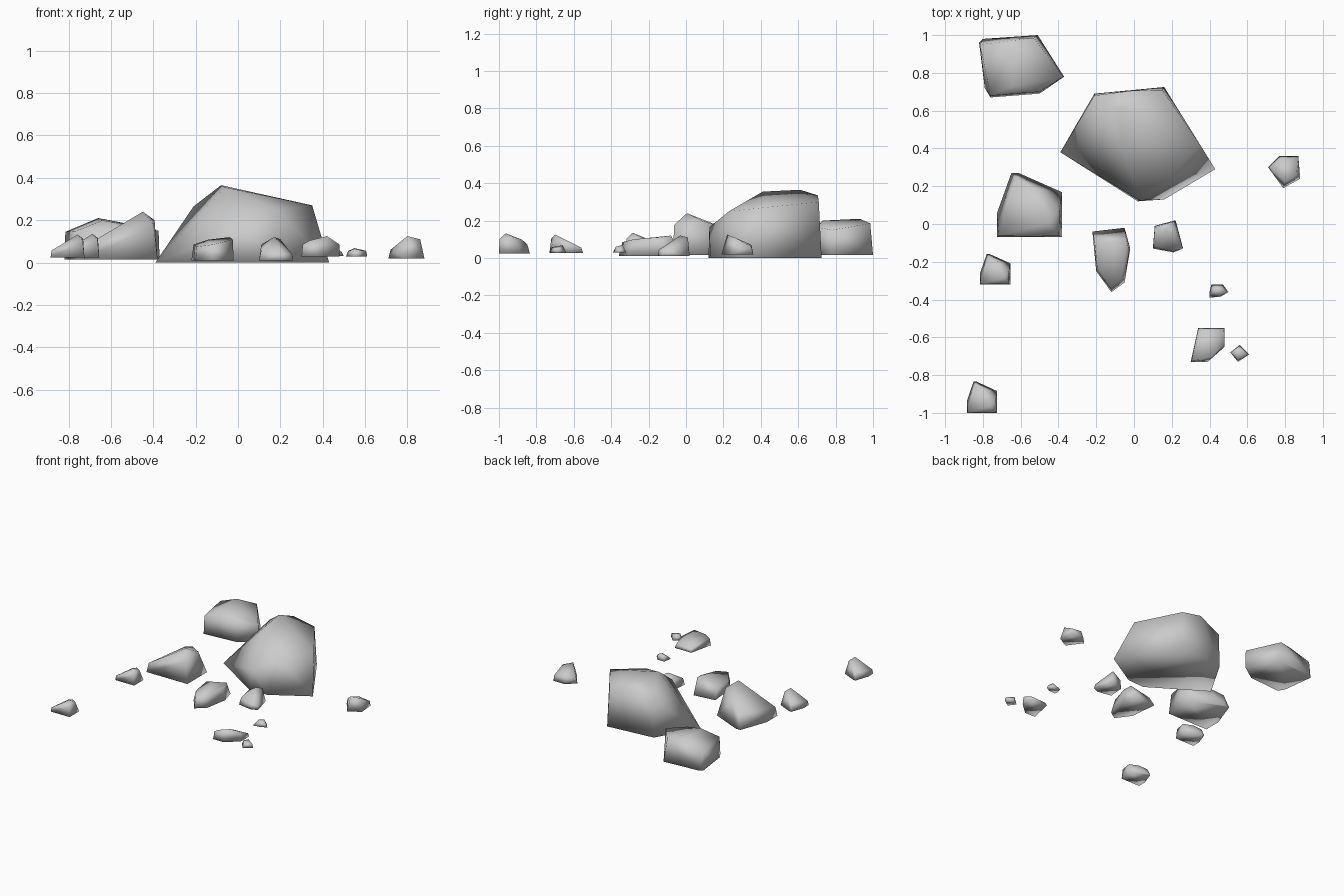
import bpy, bmesh


def rock(name, base_z, base, top):
    """Convex stone: flat ground outline plus a few crown points."""
    bm = bmesh.new()
    for x, y in base:
        bm.verts.new((x, y, base_z))
    for p in top:
        bm.verts.new(p)
    res = bmesh.ops.convex_hull(bm, input=bm.verts)
    junk = {g for g in res["geom_interior"] + res["geom_unused"]
            if isinstance(g, bmesh.types.BMVert)}
    bmesh.ops.delete(bm, geom=list(junk), context='VERTS')
    bmesh.ops.dissolve_limit(bm, angle_limit=0.02, verts=bm.verts, edges=bm.edges)
    bmesh.ops.recalc_face_normals(bm, faces=bm.faces)
    for f in bm.faces:
        f.smooth = True
    me = bpy.data.meshes.new(name)
    bm.to_mesh(me)
    bm.free()
    ob = bpy.data.objects.new(name, me)
    bpy.context.collection.objects.link(ob)


# wedge-shaped stone repeated at three sizes (unit footprint, unit height)
WEDGE_BASE = [(0, 0), (1, 0), (1, .7), (.33, 1), (.22, 1), (0, .38)]
WEDGE_TOP = [(.8, .22, 1), (.96, .45, .82), (.95, .02, .72), (.03, .03, .3),
             (.25, .1, .5), (.3, .92, .45), (.62, .75, .68)]


def wedge(name, x, y, z, sx, sy, sz):
    rock(name, z, [(x + a * sx, y + b * sy) for a, b in WEDGE_BASE],
         [(x + a * sx, y + b * sy, z + c * sz) for a, b, c in WEDGE_TOP])


# main boulder
rock("main_boulder", 0,
     [(-.39, .38), (-.21, .69), (.16, .725), (.43, .29), (.16, .13), (.02, .12)],
     [(-.08, .61, .365), (-.06, .41, .355), (-.02, .705, .335), (-.21, .68, .265),
      (.35, .42, .27), (.18, .23, .25), (.03, .125, .165), (.15, .71, .3)])
# rear left boulder
rock("rear_boulder", .015,
     [(-.82, .96), (-.8, .98), (-.51, 1), (-.37, .78), (-.5, .69), (-.76, .67), (-.79, .72)],
     [(-.815, .95, .145), (-.66, .93, .21), (-.53, .985, .185), (-.375, .78, .15),
      (-.64, .73, .2), (-.76, .68, .15), (-.5, .70, .165)])
# wedge stones on the left
wedge("left_boulder", -.725, -.07, .015, .345, .34, .225)
wedge("left_stone", -.815, -.32, .025, .16, .16, .11)
wedge("front_left_stone", -.885, -1, .025, .16, .165, .107)
# centre stones
rock("centre_stone", .01,
     [(-.22, -.04), (-.05, -.02), (-.02, -.13), (-.05, -.31), (-.12, -.36), (-.2, -.25)],
     [(-.04, -.08, .12), (-.025, -.14, .11), (-.06, -.28, .1), (-.12, -.34, .085),
      (-.21, -.08, .085), (-.14, -.1, .108), (-.195, -.23, .075)])
rock("centre_right_stone", .01,
     [(.1, -.13), (.21, -.15), (.26, -.13), (.22, .02), (.11, -.01)],
     [(.17, -.03, .12), (.2, .01, .11), (.11, -.02, .085), (.11, -.12, .06),
      (.21, -.145, .045), (.255, -.12, .04)])
# right and front right stones
rock("right_stone", .02,
     [(.71, .3), (.79, .19), (.88, .24), (.87, .36), (.77, .36)],
     [(.8, .22, .125), (.86, .26, .11), (.72, .3, .06), (.87, .35, .06), (.78, .35, .07)])
rock("front_right_stone", .028,
     [(.3, -.73), (.39, -.73), (.48, -.65), (.48, -.55), (.34, -.55)],
     [(.42, -.7, .125), (.34, -.72, .105), (.305, -.72, .085), (.48, -.64, .085),
      (.475, -.56, .055), (.35, -.56, .05)])
rock("pebble_a", .03,
     [(.4, -.36), (.4, -.39), (.46, -.385), (.5, -.36), (.47, -.32), (.41, -.32)],
     [(.42, -.35, .065), (.46, -.34, .07), (.46, -.375, .06), (.49, -.36, .05)])
rock("pebble_b", .028,
     [(.51, -.68), (.55, -.73), (.61, -.69), (.56, -.64)],
     [(.55, -.66, .068), (.52, -.68, .055), (.55, -.715, .058), (.605, -.69, .055)])
